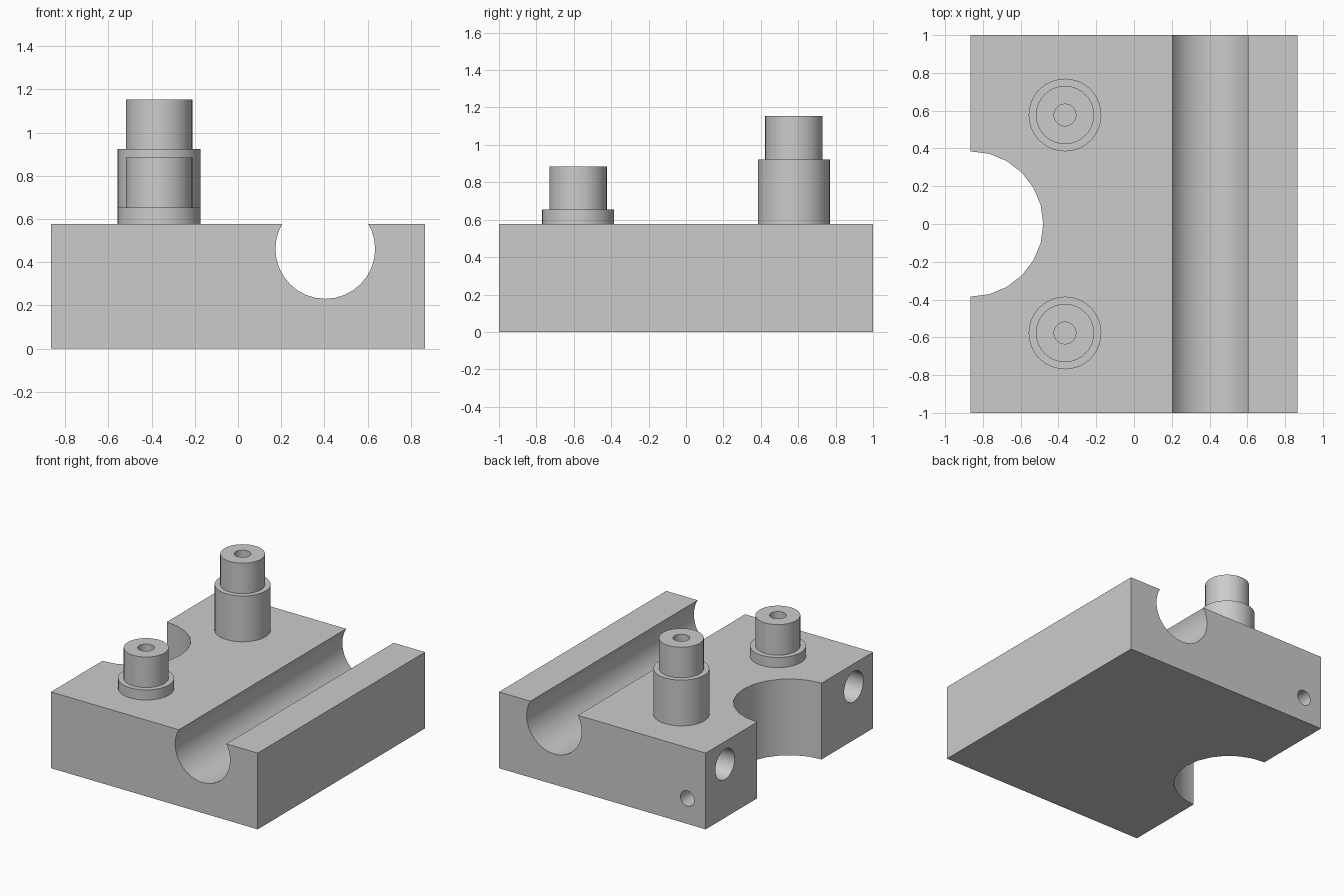
import bpy
import math
from mathutils import Matrix, Vector

if "Cube" in bpy.data.objects:
    bpy.data.objects.remove(bpy.data.objects["Cube"], do_unlink=True)

U = 1 / 26                     # one design unit
W, L, H = 45 * U, 52 * U, 15 * U
LEFT = -W / 2
PIN_X, PIN_Y = LEFT + 13 * U, 15 * U

grey = bpy.data.materials.new("plain grey")
grey.use_nodes = True
grey.diffuse_color = (0.6, 0.6, 0.6, 1)
grey.node_tree.nodes["Principled BSDF"].inputs["Base Color"].default_value = (0.6, 0.6, 0.6, 1)


def smooth(obj):
    bpy.ops.object.select_all(action='DESELECT')
    obj.select_set(True)
    bpy.context.view_layer.objects.active = obj
    bpy.ops.object.shade_smooth_by_angle(angle=math.radians(30))


def cut(target, radius, start, end, sides=24):
    """Bore a round hole in the target from start to end."""
    start, end = Vector(start), Vector(end)
    axis = end - start
    bpy.ops.mesh.primitive_cylinder_add(vertices=sides, radius=radius, depth=axis.length)
    tool = bpy.context.object
    tool.name = "cutter"
    tool.hide_render = True
    tool.data.transform(Matrix.Translation((start + end) / 2)
                        @ axis.to_track_quat('Z', 'Y').to_matrix().to_4x4())
    mod = target.modifiers.new("bore", 'BOOLEAN')
    mod.operation = 'DIFFERENCE'
    mod.solver = 'EXACT'
    mod.object = tool
    bpy.context.view_layer.objects.active = target
    bpy.ops.object.modifier_apply(modifier=mod.name)
    bpy.data.objects.remove(tool, do_unlink=True)


def lathe(name, profile, location, sides=40):
    """Turn a radius/height profile around the vertical axis."""
    verts, faces = [], []
    for r, z in profile:
        for i in range(sides):
            a = math.tau * i / sides
            verts.append((r * math.cos(a), r * math.sin(a), z))
    for k in range(len(profile) - 1):
        for i in range(sides):
            j = (i + 1) % sides
            faces.append((k * sides + i, k * sides + j,
                          (k + 1) * sides + j, (k + 1) * sides + i))
    last = (len(profile) - 1) * sides
    faces.append(tuple(range(last, last + sides)))     # floor of the bore
    mesh = bpy.data.meshes.new(name)
    mesh.from_pydata(verts, [], faces)
    mesh.materials.append(grey)
    obj = bpy.data.objects.new(name, mesh)
    obj.location = location
    bpy.context.collection.objects.link(obj)
    smooth(obj)


# Base block
bpy.ops.mesh.primitive_cube_add(size=1)
block = bpy.context.object
block.name = "base_block"
block.data.transform(Matrix.Translation((0, 0, H / 2)) @ Matrix.Diagonal((W, L, H, 1)))
block.data.materials.clear()
block.data.materials.append(grey)

# Long groove, half-round recess, side bores and small rear hole
groove_x = 10.5 * U
cut(block, 6 * U, (groove_x, -L, 12 * U), (groove_x, L, 12 * U), 32)
cut(block, 10 * U, (LEFT, 0, -H), (LEFT, 0, 2 * H))
for side in (-1, 1):
    y = side * 20 * U
    cut(block, 3 * U, (LEFT - U, y, 10.5 * U), (LEFT + 13 * U, y, 10.5 * U))
cut(block, 1.5 * U, (LEFT + 4 * U, L / 2 + U, 5 * U), (LEFT + 4 * U, L / 2 - 8 * U, 5 * U))
smooth(block)

# Stepped pins with a bored top
for name, y, collar in (("front_pin", -PIN_Y, 2 * U), ("back_pin", PIN_Y, 9 * U)):
    top = collar + 6 * U
    lathe(name, [(5 * U, 0), (5 * U, collar), (4 * U, collar), (4 * U, top),
                 (1.5 * U, top), (1.5 * U, top - 6 * U)], (PIN_X, y, H))
